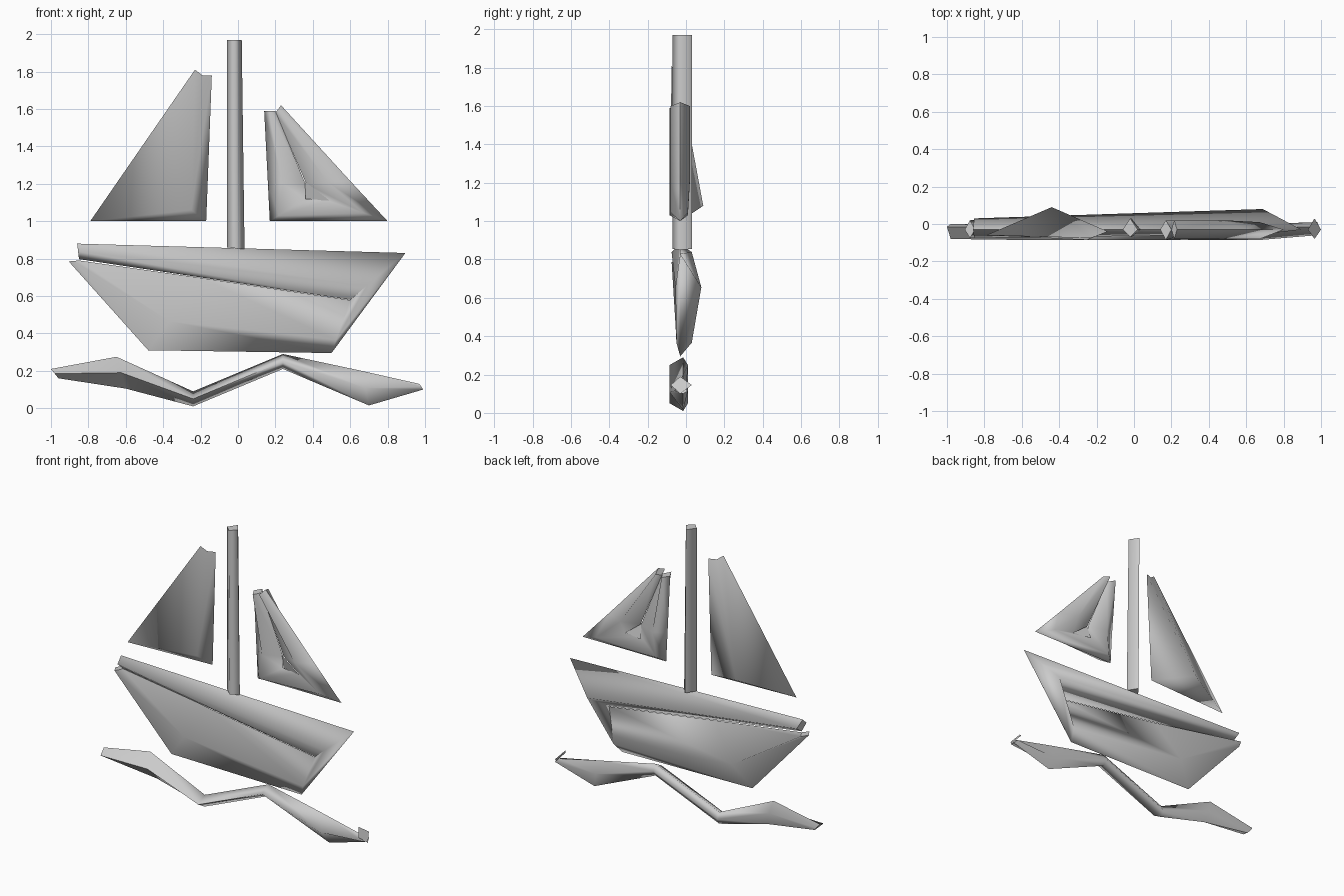
import bpy, bmesh

if "Cube" in bpy.data.objects:
    bpy.data.objects.remove(bpy.data.objects["Cube"], do_unlink=True)

grey = bpy.data.materials.new("plain grey")
grey.use_nodes = True
colour = (0.6, 0.6, 0.6, 1)
grey.diffuse_color = colour
grey.node_tree.nodes["Principled BSDF"].inputs["Base Color"].default_value = colour

MID = -0.03  # usual depth of the outer and inner edges


def finish(name, bm, caps=()):
    """Smooth the broad facets, keep thin rims and end caps crisp."""
    bmesh.ops.recalc_face_normals(bm, faces=bm.faces)
    for f in bm.faces:
        f.smooth = f not in caps
    for e in bm.edges:
        on_cap = any(f in caps for f in e.link_faces)
        e.smooth = not on_cap and e.calc_face_angle(0) < 1.75
    mesh = bpy.data.meshes.new(name)
    bm.to_mesh(mesh)
    bm.free()
    mesh.materials.append(grey)
    obj = bpy.data.objects.new(name, mesh)
    bpy.context.collection.objects.link(obj)
    return obj


def sweep(name, sections, rim=MID):
    """Diamond tube; section = outer x, z, inner x, z, front y, back y, lean.
    Lean places the front and back ridges between outer (0) and inner (1)."""
    bm = bmesh.new()
    rings = []
    for ox, oz, ix, iz, front, back, lean in sections:
        mx, mz = ox + (ix - ox) * lean, oz + (iz - oz) * lean
        points = [(ox, rim, oz), (mx, front, mz), (ix, rim, iz), (mx, back, mz)]
        rings.append([bm.verts.new(p) for p in points])
    for a, b in zip(rings, rings[1:]):
        for i in range(4):
            j = (i + 1) % 4
            bm.faces.new((a[i], a[j], b[j], b[i]))
    caps = [bm.faces.new(rings[0]), bm.faces.new(rings[-1])]
    return finish(name, bm, caps)


def pillow(name, outline, front, back):
    """Outline fanned to one front point and one back point."""
    bm = bmesh.new()
    ring = [bm.verts.new(p) for p in outline]
    for apex in (front, back):
        tip = bm.verts.new(apex)
        for a, b in zip(ring, ring[1:] + ring[:1]):
            bm.faces.new((a, b, tip))
    return finish(name, bm)


def panel(name, points):
    bm = bmesh.new()
    bm.faces.new([bm.verts.new(p) for p in points])
    return finish(name, bm)


# Mast
sweep("mast", [(-.06, .86, .035, .85, -.07, .03, .5),
               (-.06, 1.97, .02, 1.97, -.07, .03, .5)])

# Hull folds from the gunwale round the bow and back to the stern
sweep("hull", [
    (-.86, .88, -.85, .797, -.075, .03, .5),
    (.895, .83, .60, .58, -.055, .08, .7),
    (.50, .295, .60, .578, -.05, .03, .25),
    (-.48, .31, -.20, .697, -.055, .03, .4),
    (-.905, .785, -.85, .79, -.075, .02, .5),
])

# Large sail
pillow("main_sail",
       [(-.79, -.06, 1.0), (-.17, MID, 1.0), (-.14, -.04, 1.78),
        (-.19, -.06, 1.78), (-.23, -.075, 1.81)],
       (-.25, -.085, 1.06), (-.44, .09, 1.08))

# Small sail wraps round a little pocket
sweep("fore_sail", [
    (.14, 1.59, .20, 1.59, -.085, .02, .5),
    (.16, 1.20, .36, 1.20, -.085, .02, .4),
    (.17, 1.0, .36, 1.12, -.085, .01, .25),
    (.80, 1.0, .48, 1.11, -.08, .01, .4),
    (.60, 1.215, .365, 1.20, -.08, .02, .5),
    (.23, 1.62, .20, 1.58, -.08, .02, .5),
])
panel("sail_pocket", [(.36, -.04, 1.21), (.49, -.04, 1.11), (.35, -.01, 1.11)])

# Wave under the hull
sweep("wave", [
    (-1.0, .21, -.96, .16, -.08, 0, .5),
    (-.65, .275, -.60, .105, -.085, 0, .5),
    (-.24, .09, -.24, .01, -.085, .01, .5),
    (.24, .29, .24, .21, -.085, .01, .5),
    (.66, .20, .70, .015, -.085, 0, .5),
    (.97, .13, .99, .10, -.06, .01, .5),
], rim=-.015)
panel("wave_tip", [(.93, MID, .19), (.965, -.08, .145), (1.0, MID, .10), (.965, .03, .145)])
